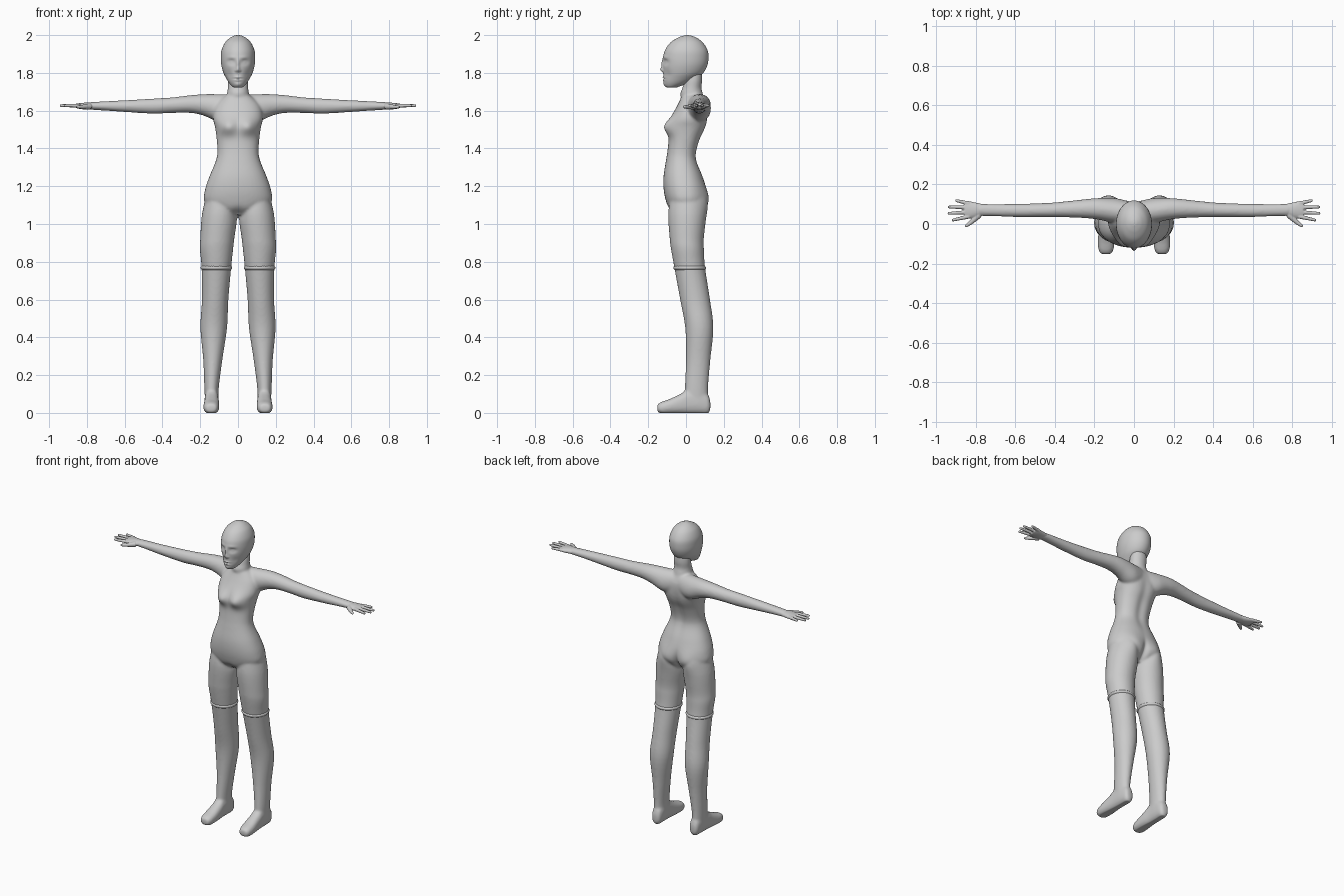
import bpy, bmesh, math
from mathutils import Vector

grey = bpy.data.materials.new("plain grey")
grey.diffuse_color = (0.6, 0.6, 0.6, 1)


def spline(rows, steps):
    """Catmull-Rom interpolation of section rows."""
    out = []
    for i in range(len(rows) - 1):
        p0, p1, p2, p3 = (rows[min(max(k, 0), len(rows) - 1)] for k in range(i - 1, i + 3))
        for s in range(steps):
            t = s / steps
            out.append([0.5 * (2 * b + (c - a) * t + (2 * a - 5 * b + 4 * c - d) * t * t
                               + (3 * b - a - 3 * c + d) * t ** 3)
                        for a, b, c, d in zip(p0, p1, p2, p3)])
    return out + [list(rows[-1])]


def loft(bm, axis, rows, side=1, steps=5, segs=40, power=2.0):
    """Closed tube of oval sections: (position, a0, a1, b0, b1)."""
    rings = []
    for t, a0, a1, b0, b1 in spline(rows, steps):
        ring = []
        for k in range(segs):
            ang = 2 * math.pi * (k + 0.5) / segs
            c, s = math.cos(ang), math.sin(ang)
            a = (a0 + a1) / 2 + (a1 - a0) / 2 * math.copysign(abs(c) ** (2 / power), c)
            b = (b0 + b1) / 2 + (b1 - b0) / 2 * math.copysign(abs(s) ** (2 / power), s)
            x, y, z = {"x": (t, a, b), "y": (a, t, b), "z": (a, b, t)}[axis]
            ring.append(bm.verts.new((x * side, y, z)))
        rings.append(ring)
    faces = [bm.faces.new(rings[0]), bm.faces.new(rings[-1])]
    for r, q in zip(rings, rings[1:]):
        for k in range(segs):
            n = (k + 1) % segs
            faces.append(bm.faces.new((r[k], r[n], q[n], q[k])))
    bmesh.ops.recalc_face_normals(bm, faces=faces)


def finger(bm, base, tip, r0, r1, side):
    """Tapered tube with a round tip."""
    p, q = (Vector((v[0] * side, v[1], v[2])) for v in (base, tip))
    rot = (q - p).to_track_quat("Z", "Y").to_matrix().to_4x4()
    cone = bmesh.ops.create_cone(bm, cap_ends=True, segments=16, radius1=r0, radius2=r1,
                                 depth=(q - p).length)
    bmesh.ops.transform(bm, verts=cone["verts"], matrix=rot)
    bmesh.ops.translate(bm, verts=cone["verts"], vec=(p + q) / 2)
    ball = bmesh.ops.create_icosphere(bm, subdivisions=2, radius=r1)
    bmesh.ops.translate(bm, verts=ball["verts"], vec=q)


def sculpt(mesh, bumps):
    """Soft pushes along y: (|x|, z, x radius, z radius, side, amount)."""
    normals = [v.normal.copy() for v in mesh.vertices]
    for v, n in zip(mesh.vertices, normals):
        x, z = abs(v.co.x), v.co.z
        for cx, cz, rx, rz, face, dy in bumps:
            d = ((x - cx) / rx) ** 2 + ((z - cz) / rz) ** 2
            if d < 9:
                v.co.y += dy * math.exp(-d) * min(1, max(0, n.y * face * 1.5))


def finish(bm, name, voxel=0, smooth=0):
    mesh = bpy.data.meshes.new(name)
    bm.to_mesh(mesh)
    bm.free()
    ob = bpy.data.objects.new(name, mesh)
    bpy.context.collection.objects.link(ob)
    if voxel:
        m = ob.modifiers.new("fuse", "REMESH")
        m.mode, m.voxel_size = "VOXEL", voxel
        m = ob.modifiers.new("soften", "SMOOTH")
        m.factor, m.iterations = 0.5, smooth
        bpy.context.view_layer.update()
        mesh = bpy.data.meshes.new_from_object(
            ob.evaluated_get(bpy.context.evaluated_depsgraph_get()))
        ob.modifiers.clear()
        ob.data = mesh
    mesh.materials.clear()
    mesh.materials.append(grey)
    mesh.polygons.foreach_set("use_smooth", [True] * len(mesh.polygons))
    return ob


# Body: torso, neck, arms, legs and feet fused together
bm = bmesh.new()
torso = [(1.69, .05, -.02, .085), (1.66, .09, -.03, .10), (1.62, .122, -.05, .115),
         (1.56, .132, -.082, .115), (1.51, .121, -.095, .105), (1.45, .113, -.092, .078),
         (1.38, .109, -.099, .058), (1.33, .119, -.107, .06), (1.25, .152, -.119, .09),
         (1.18, .175, -.118, .108), (1.12, .178, -.106, .108), (1.08, .13, -.09, .09),
         (1.05, .05, -.06, .06)]
loft(bm, "z", [(z, -w, w, a, b) for z, w, a, b in torso], power=2.25)
neck = [(1.64, .062, -.02, .10), (1.69, .058, -.03, .09), (1.72, .054, -.019, .082),
        (1.76, .054, -.008, .086), (1.80, .05, 0, .085)]
loft(bm, "z", [(z, -w, w, a, b) for z, w, a, b in neck])
for s in (-1, 1):
    loft(bm, "x", [(.0, 0, .11, 1.54, 1.685), (.10, .005, .128, 1.54, 1.687),
                   (.18, .022, .131, 1.573, 1.687), (.25, .03, .125, 1.588, 1.682),
                   (.35, .034, .114, 1.588, 1.67), (.45, .034, .106, 1.584, 1.664),
                   (.60, .035, .102, 1.593, 1.655), (.70, .039, .101, 1.600, 1.65),
                   (.78, .041, .102, 1.605, 1.645), (.80, .043, .10, 1.608, 1.642)], s)
    loft(bm, "z", [(1.16, .03, .165, -.08, .09), (1.05, .005, .191, -.094, .105),
                   (.92, .02, .20, -.086, .094), (.865, .026, .202, -.079, .095),
                   (.77, .036, .193, -.062, .101), (.6, .051, .191, -.031, .127),
                   (.45, .058, .199, -.004, .145), (.28, .083, .184, .0, .129),
                   (.13, .102, .178, -.007, .117), (.05, .103, .174, -.012, .122)], s)
    loft(bm, "y", [(.129, .125, .155, .02, .06), (.115, .108, .168, -.004, .10),
                   (.07, .103, .175, -.005, .13), (.01, .103, .177, -.005, .125),
                   (-.03, .10, .179, -.005, .10), (-.09, .099, .183, -.005, .072),
                   (-.13, .104, .180, -.004, .058), (-.152, .116, .168, .006, .045)],
         s, power=2.4)
body = finish(bm, "body", 0.007, 8)
sculpt(body.data, [(.055, 1.515, .045, .042, -1, -.028),   # bust
                   (0, 1.055, .03, .03, -1, .012),         # groin
                   (.08, 1.12, .06, .065, 1, .018),        # buttocks
                   (0, 1.08, .018, .065, 1, -.02),         # cleft
                   (0, 1.43, .03, .15, 1, -.010),          # spine
                   (.09, 1.57, .045, .06, 1, .005)])       # shoulder blades
for v in body.data.vertices:
    v.co.z = max(v.co.z, 0)

# Hands: palm, four fingers and thumb
for s, label in ((-1, "right"), (1, "left")):
    bm = bmesh.new()
    loft(bm, "x", [(.755, .045, .098, 1.608, 1.642), (.80, .033, .108, 1.606, 1.643),
                   (.835, .028, .115, 1.609, 1.640), (.858, .034, .113, 1.614, 1.637)], s)
    for y0, x1, y1 in ((.104, .898, .118), (.084, .936, .086), (.060, .937, .054),
                       (.038, .916, .020)):
        finger(bm, (.835, y0, 1.626), (x1, y1, 1.627), .011, .0075, s)
    finger(bm, (.785, .045, 1.622), (.825, .008, 1.62), .017, .011, s)
    finger(bm, (.82, .012, 1.62), (.848, -.009, 1.62), .0115, .008, s)
    finish(bm, label + "_hand", 0.0035, 3)

# Head with sculpted face
bm = bmesh.new()
skull = [(1.722, .018, -.098, -.05), (1.728, .03, -.108, -.035), (1.745, .046, -.116, .01),
         (1.77, .062, -.119, .055), (1.80, .077, -.12, .092), (1.84, .088, -.122, .113),
         (1.88, .091, -.121, .119), (1.92, .087, -.111, .114), (1.96, .069, -.083, .09),
         (1.985, .043, -.045, .058), (1.997, .019, -.013, .028), (2.0, .003, .004, .01)]
loft(bm, "z", [(z, -w, w, a, b) for z, w, a, b in skull], steps=8, segs=160)
head = finish(bm, "head")
sculpt(head.data, [(.036, 1.858, .020, .014, -1, .011),    # eye sockets
                   (.036, 1.856, .012, .007, -1, -.006),   # eyes
                   (.036, 1.8565, .011, .0022, -1, .003),  # eyelid gap
                   (.032, 1.882, .024, .009, -1, -.003),   # brows
                   (0, 1.848, .009, .024, -1, -.008),      # nose bridge
                   (0, 1.818, .010, .013, -1, -.014),      # nose tip
                   (.011, 1.812, .007, .006, -1, -.005),   # nostrils
                   (0, 1.777, .019, .005, -1, -.005),      # upper lip
                   (0, 1.769, .022, .0025, -1, .005),      # mouth line
                   (0, 1.761, .016, .005, -1, -.005),      # lower lip
                   (0, 1.738, .018, .011, -1, -.004),      # chin
                   (.05, 1.79, .02, .022, -1, .005)])      # cheek hollows

# Raised stocking cuffs above the knees
for s, label in ((-1, "right"), (1, "left")):
    bm = bmesh.new()
    loft(bm, "z", [(z, .036 - o, .193 + o, -.062 - o, .101 + o) for z, o in
                   ((.754, -.006), (.762, .003), (.768, .005), (.774, .003), (.782, -.006))],
         s, segs=48)
    finish(bm, label + "_stocking_cuff")
